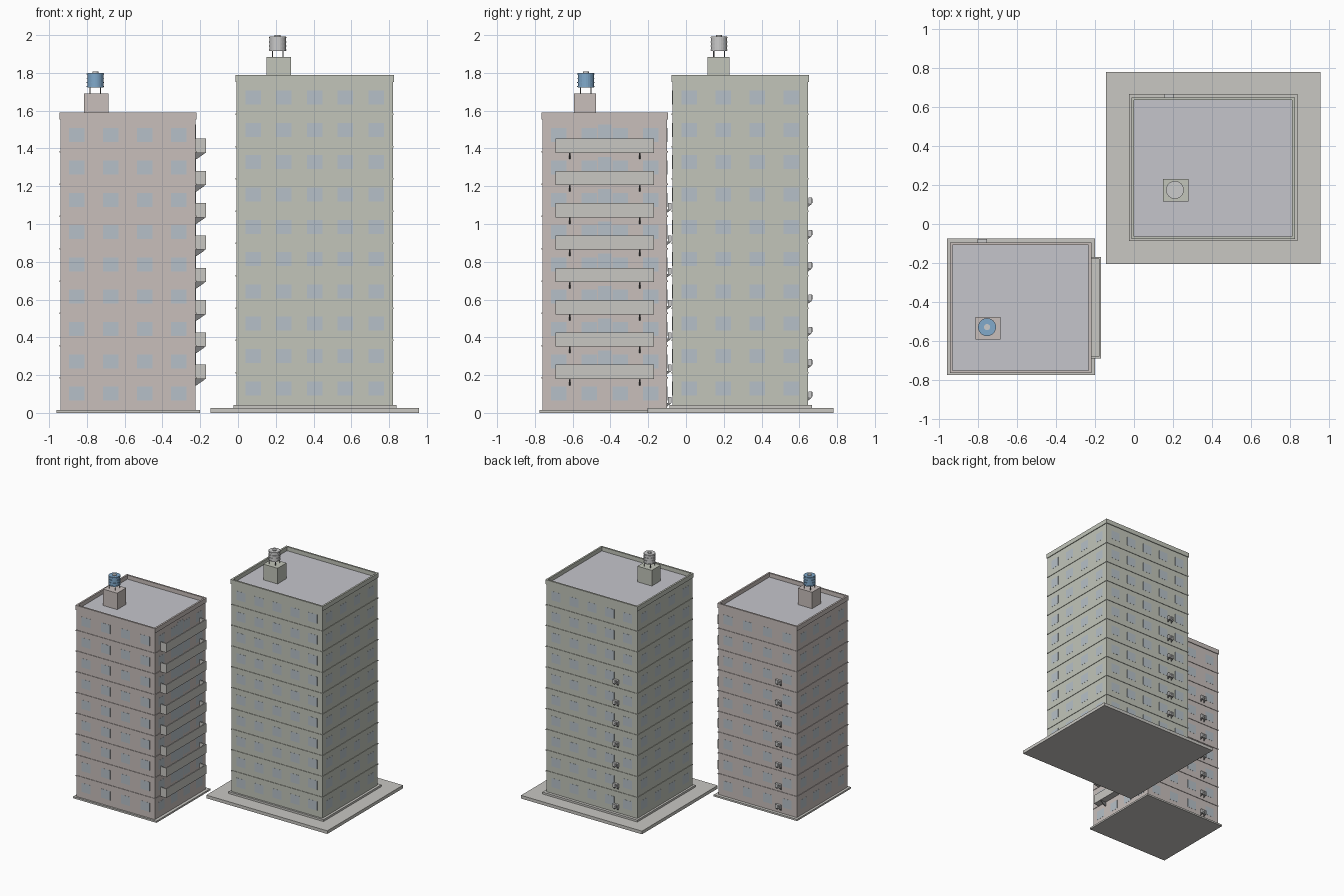
import bpy, bmesh, math
from mathutils import Matrix

if "Cube" in bpy.data.objects:
    bpy.data.objects.remove(bpy.data.objects["Cube"])


def material(name, r, g, b):
    m = bpy.data.materials.new(name)
    m.diffuse_color = (r, g, b, 1)
    m.use_nodes = True
    m.node_tree.nodes["Principled BSDF"].inputs["Base Color"].default_value = m.diffuse_color
    return m


PINK = material("pink_plaster", 0.58, 0.52, 0.50)
GREEN = material("green_plaster", 0.54, 0.56, 0.49)
GLASS = material("window_glass", 0.47, 0.53, 0.58)
ROOF = material("roof_felt", 0.56, 0.56, 0.60)
STONE = material("concrete", 0.58, 0.57, 0.54)
BLUE = material("blue_plastic", 0.22, 0.40, 0.60)
PALE = material("pale_metal", 0.62, 0.62, 0.60)
DARK = material("dark_iron", 0.2, 0.2, 0.2)


def finish(name, bm, mat):
    bmesh.ops.recalc_face_normals(bm, faces=bm.faces)
    me = bpy.data.meshes.new(name)
    bm.to_mesh(me)
    bm.free()
    me.materials.append(mat)
    ob = bpy.data.objects.new(name, me)
    bpy.context.collection.objects.link(ob)
    return ob


def add_box(bm, x0, x1, y0, y1, z0, z1):
    m = Matrix.Translation(((x0 + x1) / 2, (y0 + y1) / 2, (z0 + z1) / 2))
    bmesh.ops.create_cube(bm, size=1, matrix=m @ Matrix.Diagonal((x1 - x0, y1 - y0, z1 - z0, 1)))


def boxes(name, dims, mat):
    bm = bmesh.new()
    for d in dims:
        add_box(bm, *d)
    return finish(name, bm, mat)


def add_cyl(bm, x, y, z0, z1, r, n=24, axis="z"):
    m = Matrix.Translation((x, y, (z0 + z1) / 2))
    bmesh.ops.create_cone(bm, cap_ends=True, segments=n, radius1=r, radius2=r, depth=z1 - z0, matrix=m)


def ring(x0, x1, y0, y1, z0, z1, t):
    # four walls round a rectangle
    return [(x0, x1, y0, y0 + t, z0, z1), (x0, x1, y1 - t, y1, z0, z1),
            (x0, x0 + t, y0 + t, y1 - t, z0, z1), (x1 - t, x1, y0 + t, y1 - t, z0, z1)]


PITCH = 0.171


def tower(tag, x0, x1, y0, y1, z0, floors, cols_x, cols_y, wall, step_x, step_y):
    cx, cy = (x0 + x1) / 2, (y0 + y1) / 2
    top = z0 + floors * PITCH
    boxes(tag + "_walls", [(x0, x1, y0, y1, z0, top)], wall)
    # thin ledges between floors
    e = 0.004
    boxes(tag + "_floor_ledges", [(x0 - e, x1 + e, y0 - e, y1 + e, z0 + i * PITCH - 0.004, z0 + i * PITCH + 0.004)
                                  for i in range(1, floors)], wall)
    # roof surface and parapet
    e = 0.006
    boxes(tag + "_roof", [(x0 + e, x1 - e, y0 + e, y1 - e, top, top + 0.004)], ROOF)
    boxes(tag + "_parapet", ring(x0 - e, x1 + e, y0 - e, y1 + e, top, top + 0.037, 0.014), wall)
    # windows on all four sides
    w, h, p = 0.041, 0.037, 0.001
    panes = []
    for f in range(floors):
        z = z0 + f * PITCH + 0.088
        for i in range(cols_x):
            x = cx + (i - (cols_x - 1) / 2) * step_x
            panes += [(x - w, x + w, y0 - p, y0 + p, z - h, z + h), (x - w, x + w, y1 - p, y1 + p, z - h, z + h)]
        for i in range(cols_y):
            y = cy + (i - (cols_y - 1) / 2) * step_y
            panes += [(x0 - p, x0 + p, y - w, y + w, z - h, z + h), (x1 - p, x1 + p, y - w, y + w, z - h, z + h)]
    boxes(tag + "_windows", panes, GLASS)
    return top


def roof_tank(tag, x, y, hx, hy, roof_z, house_top, mat, wall):
    # stair house, four legs, drum with ribs and lid
    boxes(tag + "_stair_house", [(hx - 0.065, hx + 0.065, hy - 0.058, hy + 0.058, roof_z, house_top)], wall)
    bm = bmesh.new()
    for sx in (-1, 1):
        for sy in (-1, 1):
            add_cyl(bm, x + sx * 0.028, y + sy * 0.028, house_top, house_top + 0.032, 0.003, 8)
    finish(tag + "_tank_legs", bm, DARK)
    bm = bmesh.new()
    z = house_top + 0.03
    add_cyl(bm, x, y, z, z + 0.078, 0.043)
    for k in range(4):
        add_cyl(bm, x, y, z + 0.003 + k * 0.022, z + 0.008 + k * 0.022, 0.046)
    drum = finish(tag + "_water_tank", bm, mat)
    bm = bmesh.new()
    add_cyl(bm, x, y, z + 0.076, z + 0.085, 0.016, 16)
    finish(tag + "_tank_lid", bm, PALE)
    return drum


def add_wedge(bm, profile, lo, hi, along_x):
    # extruded side profile: (outward, z) points, swept along the wall
    def pt(o, z, t):
        return (t, o, z) if along_x else (o, t, z)
    a = [bm.verts.new(pt(o, z, lo)) for o, z in profile]
    b = [bm.verts.new(pt(o, z, hi)) for o, z in profile]
    bm.faces.new(a)
    bm.faces.new(b[::-1])
    n = len(a)
    for i in range(n):
        bm.faces.new((a[i], b[i], b[(i + 1) % n], a[(i + 1) % n]))


def air_units(tag, x, wall_y, z0):
    # cooling boxes with a round fan and two brackets, one per floor
    cases, brackets, fans = bmesh.new(), bmesh.new(), bmesh.new()
    for i in range(7):
        z = z0 + i * PITCH
        add_box(cases, x - 0.024, x + 0.024, wall_y + 0.004, wall_y + 0.022, z - 0.008, z + 0.024)
        for s in (-0.016, 0.016):
            add_wedge(brackets, [(wall_y, z - 0.008), (wall_y + 0.02, z - 0.008), (wall_y + 0.02, z - 0.011),
                                 (wall_y, z - 0.026)], x + s - 0.002, x + s + 0.002, True)
        m = Matrix.Translation((x - 0.006, wall_y + 0.0225, z + 0.008)) @ Matrix.Rotation(math.pi / 2, 4, "X")
        bmesh.ops.create_cone(fans, cap_ends=True, segments=16, radius1=0.012, radius2=0.012, depth=0.003, matrix=m)
    finish(tag + "_air_units", cases, PALE)
    finish(tag + "_air_unit_brackets", brackets, DARK)
    finish(tag + "_air_unit_fans", fans, DARK)


# shorter pink tower with base slab
boxes("short_base", [(-0.96, -0.20, -0.775, -0.075, 0, 0.014)], STONE)
top = tower("short", -0.94, -0.225, -0.76, -0.10, 0.014, 9, 4, 4, PINK, 0.18, 0.163)
roof_tank("short", -0.755, -0.53, -0.75, -0.535, top, 1.692, BLUE, PINK)
air_units("short", -0.78, -0.10, 0.06)

# balconies with doors on the right side of the pink tower
trays, rails, doors = [], [], []
brackets = bmesh.new()
for i in range(8):
    z = 0.18 + i * PITCH
    trays.append((-0.225, -0.17, -0.69, -0.17, z, z + 0.01))
    rails += [(-0.179, -0.17, -0.69, -0.17, z + 0.01, z + 0.075),
              (-0.225, -0.179, -0.69, -0.681, z + 0.01, z + 0.075),
              (-0.225, -0.179, -0.179, -0.17, z + 0.01, z + 0.075)]
    doors.append((-0.2255, -0.2235, -0.466, -0.394, z + 0.01, z + 0.15))
    for y in (-0.615, -0.245):
        add_wedge(brackets, [(-0.225, z), (-0.178, z), (-0.178, z - 0.005), (-0.22, z - 0.034), (-0.225, z - 0.034)],
                  y - 0.004, y + 0.004, False)
boxes("balcony_floors", trays, STONE)
boxes("balcony_walls", rails, STONE)
boxes("balcony_doors", doors, GLASS)
finish("balcony_brackets", brackets, DARK)

# taller green tower with pavement and plinth
boxes("pavement", [(-0.145, 0.957, -0.205, 0.78, 0, 0.026)], STONE)
boxes("tall_plinth", [(-0.025, 0.84, -0.087, 0.668, 0.026, 0.042)], STONE)
top = tower("tall", -0.008, 0.82, -0.072, 0.645, 0.042, 10, 5, 4, GREEN, 0.163, 0.18)
roof_tank("tall", 0.21, 0.175, 0.215, 0.173, top, 1.885, PALE, GREEN)
air_units("tall", 0.18, 0.645, 0.09)
